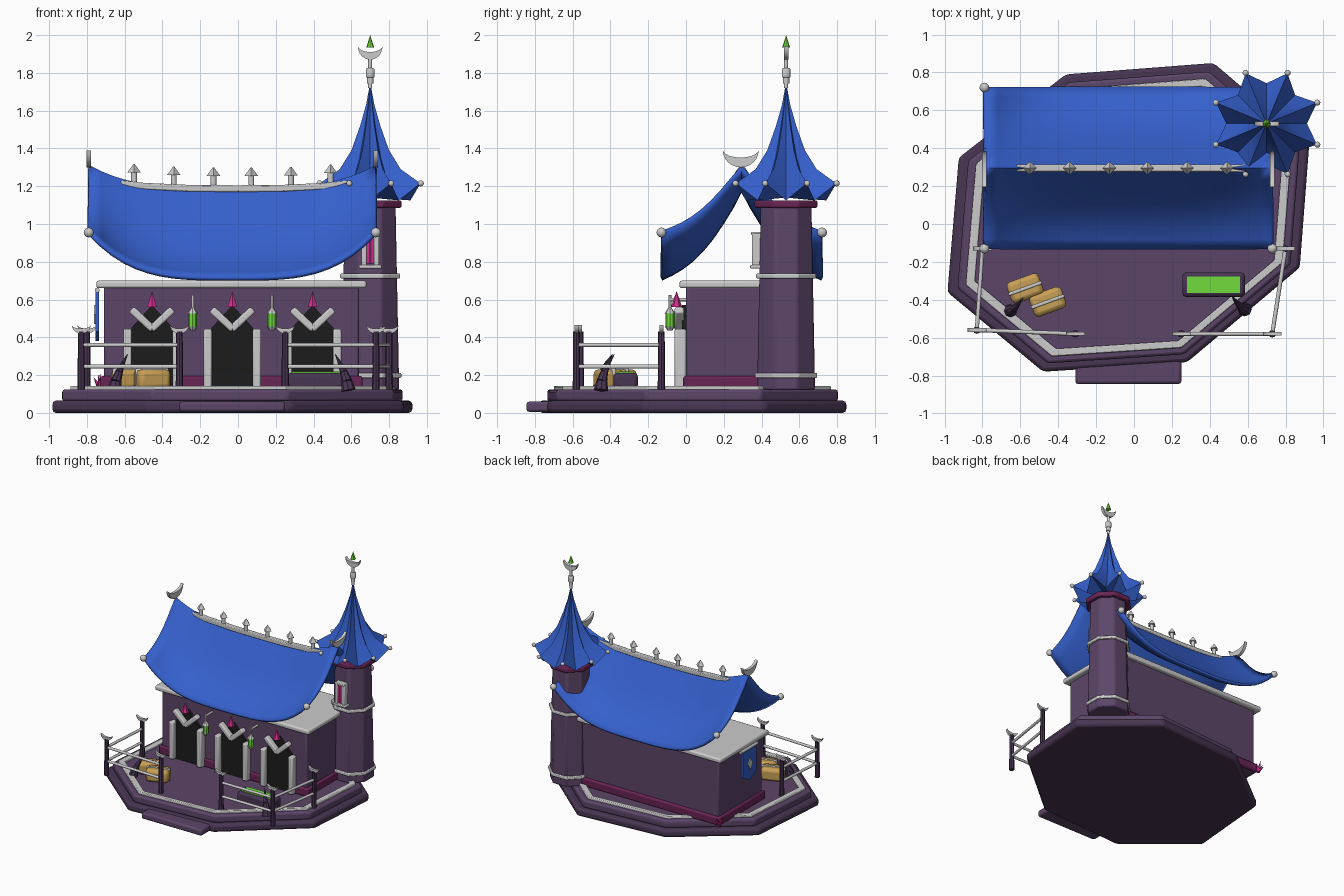
import bpy, bmesh, math
from mathutils import Vector, Matrix

if "Cube" in bpy.data.objects:
    bpy.data.objects.remove(bpy.data.objects["Cube"])

def mat(name, c):
    m = bpy.data.materials.new(name)
    m.diffuse_color = (*c, 1)
    m.use_nodes = True
    m.node_tree.nodes["Principled BSDF"].inputs["Base Color"].default_value = m.diffuse_color
    return m

PURPLE = mat("purple", (0.107, 0.06, 0.14))
DARK = mat("dark_purple", (0.065, 0.036, 0.085))
PLUM = mat("plum", (0.14, 0.018, 0.09))
PINK = mat("pink", (0.64, 0.026, 0.27))
BLUE = mat("blue", (0.035, 0.115, 0.6))
YELLOW = mat("yellow", (0.58, 0.35, 0.09))
GREEN = mat("green", (0.16, 0.72, 0.045))
BLACK = mat("black", (0.012, 0.012, 0.012))

def finish(name, bm, m=None, bevel=0, angle=35):
    bmesh.ops.recalc_face_normals(bm, faces=bm.faces)
    me = bpy.data.meshes.new(name)
    bm.to_mesh(me)
    bm.free()
    me.polygons.foreach_set("use_smooth", [True] * len(me.polygons))
    me.set_sharp_from_angle(angle=math.radians(angle))
    ob = bpy.data.objects.new(name, me)
    bpy.context.collection.objects.link(ob)
    if m:
        me.materials.append(m)
    if bevel:
        b = ob.modifiers.new("bevel", 'BEVEL')
        b.width, b.segments = bevel, 2
    return ob

def box(name, lo, hi, m=None, bevel=0, rot=None):
    lo, hi = Vector(lo), Vector(hi)
    bm = bmesh.new()
    bmesh.ops.create_cube(bm, size=1, matrix=Matrix.Translation((lo + hi) / 2)
                          @ (rot or Matrix()) @ Matrix.Diagonal((*(hi - lo), 1)))
    return finish(name, bm, m, bevel)

def rod(name, a, b, r, r2=None, m=None, seg=10, bevel=0, spin=0):
    a, b = Vector(a), Vector(b)
    q = Vector((0, 0, 1)).rotation_difference(b - a).to_matrix().to_4x4()
    bm = bmesh.new()
    bmesh.ops.create_cone(bm, cap_ends=True, segments=seg, radius1=r, radius2=r if r2 is None else r2,
                          depth=(b - a).length,
                          matrix=Matrix.Translation((a + b) / 2) @ q @ Matrix.Rotation(spin, 4, 'Z'))
    return finish(name, bm, m, bevel, 46 if seg > 8 else 35)

def ball(name, p, r, m=None):
    bm = bmesh.new()
    bmesh.ops.create_uvsphere(bm, u_segments=12, v_segments=8, radius=r, matrix=Matrix.Translation(p))
    return finish(name, bm, m)

def prism(name, pts, d0, d1, axis, m=None, bevel=0):
    put = {'x': lambda u, v, d: (d, u, v), 'y': lambda u, v, d: (u, d, v), 'z': lambda u, v, d: (u, v, d)}[axis]
    bm = bmesh.new()
    f = bm.faces.new([bm.verts.new(put(u, v, d0)) for u, v in pts])
    g = bmesh.ops.extrude_face_region(bm, geom=[f])['geom']
    off = Vector(put(0, 0, d1 - d0))
    bmesh.ops.translate(bm, vec=off, verts=[v for v in g if isinstance(v, bmesh.types.BMVert)])
    return finish(name, bm, m, bevel)

def crescent(name, u, z, w, h, d, axis, t=0.012):
    # horns at height z, belly hanging h below
    A = [math.radians(a) for a in range(-90, 91, 15)]
    pts = [(u + w * math.sin(a), z - h * math.cos(a)) for a in A]
    pts += [(u + w * 0.97 * math.sin(a), z - h * 0.42 * math.cos(a)) for a in reversed(A[1:-1])]
    return prism(name, pts, d - t, d + t, axis)

# Stepped platform with pale trim ring
OUT = [(-.36, .79), (.42, .85), (.925, .42), (.875, -.23), (.28, -.73), (-.48, -.78), (-.985, -.36), (-.925, .35)]
def ring(s):
    return [(-.02 + (x + .02) * s, .03 + (y - .03) * s) for x, y in OUT]
prism("lower_platform", OUT, 0, .065, 'z', DARK, .02)
prism("upper_platform", ring(.945), .06, .125, 'z', PURPLE, .015)
box("entry_step", (-.31, -.845, .005), (.25, -.68, .06), PURPLE, .015)
bm = bmesh.new()
loops = [[bm.verts.new((x, y, z)) for x, y in ring(s)] for s, z in ((.9, .115), (.9, .143), (.85, .143), (.85, .115))]
for i in range(4):
    for j in range(8):
        k = (j + 1) % 8
        bm.faces.new((loops[i][j], loops[i][k], loops[(i + 1) % 4][k], loops[(i + 1) % 4][j]))
finish("platform_trim", bm, None, .006)

# Hall
box("hall_walls", (-.71, 0, .12), (.64, .58, .67), PURPLE, .012)
box("hall_plinth", (-.73, -.015, .125), (.66, .6, .195), PLUM, .012)
box("hall_cornice", (-.75, -.035, .66), (.68, .615, .7), None, .012)

# Sagging main roof
bm = bmesh.new()
NX, NY = 24, 16
grid = []
for i in range(NX + 1):
    t = -1 + 2 * i / NX
    e = abs(t) ** 3.5
    row = []
    for j in range(NY + 1):
        s = -1 + 2 * j / NY
        a = abs(s)
        z = (1.18 + .12 * e) * (1 - a) + (.71 + .245 * e) * a - (.085 - .025 * e) * math.sin(math.pi * a)
        row.append(bm.verts.new((-.03 + .76 * t, .295 + .425 * s, z)))
    grid.append(row)
for i in range(NX):
    for j in range(NY):
        bm.faces.new((grid[i][j], grid[i + 1][j], grid[i + 1][j + 1], grid[i][j + 1]))
roof = finish("main_roof", bm, BLUE, 0, 50)
sol = roof.modifiers.new("solid", 'SOLIDIFY')
sol.thickness, sol.offset = .022, 0

for x in (-.79, .73):
    crescent("ridge_crescent", .29, 1.39, .095, .09, x, 'x')
    for y in (-.13, .72):
        ball("eave_ball", (x, y, .955), .026)

# Ridge beam and finials
RX = [-.62, -.5, -.25, 0, .22, .47, .59]
def rz(x):
    return 1.185 + .025 * abs((x + .015) / .6) ** 3
prism("ridge_beam", [(x, rz(x) - .015) for x in RX] + [(x, rz(x) + .02) for x in reversed(RX)], .275, .315, 'y', None, .006)
for x in (-.55, -.34, -.13, .07, .28, .49):
    z = rz(x)
    rod("ridge_post", (x, .295, z), (x, .295, z + .075), .016)
    rod("ridge_post_cap", (x, .295, z + .07), (x, .295, z + .115), .036, .003, seg=4)

# Tower
TX, TY = .7, .53
def tower(name, z0, z1, r, r2=None, m=None, bevel=0):
    rod(name, (TX, TY, z0), (TX, TY, z1), r, r2, m, 8, bevel, math.pi / 8)
tower("tower_body", .12, 1.1, .166, .145, PURPLE, .012)
tower("tower_base_band", .185, .212, .178, None, None, .006)
tower("tower_middle_band", .712, .737, .172, None, None, .006)
tower("tower_collar", 1.085, 1.125, .18, None, PLUM, .01)

# Star-shaped tower roof: ridges and valleys alternate
PROF = [(.288, 1.215), (.175, 1.29), (.108, 1.39), (.058, 1.52), (.024, 1.63), (.003, 1.735)]
bm = bmesh.new()
rows = []
for k, (r, z) in enumerate(PROF):
    f = 1 - k / 5
    row = []
    for i in range(16):
        a = math.pi / 8 * (i + 1)
        v = i % 2
        rr, zz = (r * .74, z - .09 * f ** 1.5) if v else (r, z)
        row.append(bm.verts.new((TX + rr * math.cos(a), TY + rr * math.sin(a), zz)))
    rows.append(row)
for p, q in zip(rows, rows[1:]):
    for i in range(16):
        bm.faces.new((p[i], p[(i + 1) % 16], q[(i + 1) % 16], q[i]))
bm.faces.new(rows[-1])
under = bm.verts.new((TX, TY, 1.14))
for i in range(16):
    bm.faces.new((rows[0][(i + 1) % 16], rows[0][i], under))
finish("tower_roof", bm, BLUE, 0, 20)
for i in range(8):
    a = math.pi / 8 * (2 * i + 1)
    ball("tower_roof_ball", (TX + .29 * math.cos(a), TY + .29 * math.sin(a), 1.215), .016)

# Tower finial
rod("finial_stem", (TX, TY, 1.72), (TX, TY, 1.9), .011)
rod("finial_foot", (TX, TY, 1.745), (TX, TY, 1.775), .017)
rod("finial_knob", (TX, TY, 1.775), (TX, TY, 1.825), .024, bevel=.008)
crescent("finial_crescent", TX, 1.94, .065, .07, TY, 'y')
rod("finial_gem", (TX, TY, 1.935), (TX, TY, 2.0), .021, 0, GREEN, 8)

# Tower window
box("tower_window", (.67, .355, .79), (.73, .41, .94), PINK)
for x in (.667, .733):
    box("window_jamb", (x - .014, .35, .78), (x + .014, .41, .95), None, .005)
box("window_mullion", (.694, .352, .79), (.706, .4, .94), PLUM)
box("window_sill", (.64, .34, .765), (.76, .41, .783), None, .005)
box("window_head", (.655, .345, .94), (.745, .41, .958), None, .005)

# Three doorways
for x in (-.455, -.03, .395):
    prism("door_opening", [(x - .11, .13), (x + .11, .13), (x + .11, .45), (x, .57), (x - .11, .45)], -.022, .01, 'y', BLACK)
    for s in (-1, 1):
        box("door_post", (x + s * .13 - .022, -.06, .13), (x + s * .13 + .022, 0, .445), None, .01)
        box("door_chevron", (x + s * .052 - .078, -.06, .475), (x + s * .052 + .078, -.01, .515), None, .01,
            Matrix.Rotation(-s * math.radians(43), 4, 'Y'))
    rod("door_spike", (x, -.05, .56), (x, -.05, .645), .03, 0, PINK, 6)

# Hanging lanterns
for x in (-.24, .18):
    y = -.085
    rod("lantern_arm", (x, .01, .6), (x, y, .6), .009)
    rod("lantern_hook", (x, y, .545), (x, y, .625), .007)
    rod("lantern_cap", (x, y, .525), (x, y, .56), .03, .006, None, 8)
    rod("lantern_glass", (x, y, .455), (x, y, .527), .023, None, GREEN, 8)
    rod("lantern_base", (x, y, .435), (x, y, .458), .012, .028, None, 8)

# Railings, corner posts topped by crescents
for path in ([(-.8, -.13), (-.83, -.56), (-.31, -.58)], [(.8, -.13), (.73, -.58), (.25, -.58)]):
    for x, y in path:
        rod("rail_post", (x, y, .125), (x, y, .43), .02, .017, DARK, 8)
        crescent("rail_crescent", x, .465, .05, .045, y, 'y', .01)
    for (x0, y0), (x1, y1) in zip(path, path[1:]):
        for z in (.245, .36):
            rod("rail_bar", (x0, y0, z), (x1, y1, z), .011)

# Strapped chests
R = Matrix.Rotation(math.radians(20), 4, 'Z')
for x, y in ((-.575, -.34), (-.455, -.41)):
    box("chest", (x - .09, y - .06, .125), (x + .09, y + .06, .23), YELLOW, .025, R)
    box("chest_strap", (x - .093, y - .009, .13), (x + .093, y + .009, .235), None, .006, R)

# Glowing trough
box("trough", (.255, -.385, .125), (.585, -.255, .212), DARK, .02)
box("trough_glow", (.28, -.363, .19), (.56, -.277, .218), GREEN)

# Curved claws standing on the terrace
for x, s, y in ((-.655, 1, -.46), (.585, -1, -.45)):
    pts = [(x + s * .07 * t ** 1.5, y + .07 * t * t, .12 + .19 * t) for t in (0, .25, .5, .75, 1)]
    for i in range(4):
        rod("claw", pts[i], pts[i + 1], .036 * (1 - i / 4) + .002, .036 * (1 - (i + 1) / 4) + .002, DARK, 8)

# Side banner and corner crystals
prism("banner", [(.14, .64), (.32, .64), (.32, .43), (.23, .38), (.14, .43)], -.755, -.735, 'x', BLUE)
rod("banner_bar", (-.745, .12, .65), (-.745, .34, .65), .013)
prism("banner_emblem", [(.23, .57), (.26, .52), (.23, .47), (.2, .52)], -.763, -.75, 'x')
for dx, dy, h in ((-.035, .01, .05), (0, .035, .07), (-.01, -.03, .06), (.03, .02, .045), (-.03, .035, .03)):
    rod("corner_crystal", (-.73, .6, .13), (-.73 + dx, .6 + dy, .14 + h), .016, 0, PINK, 5)
